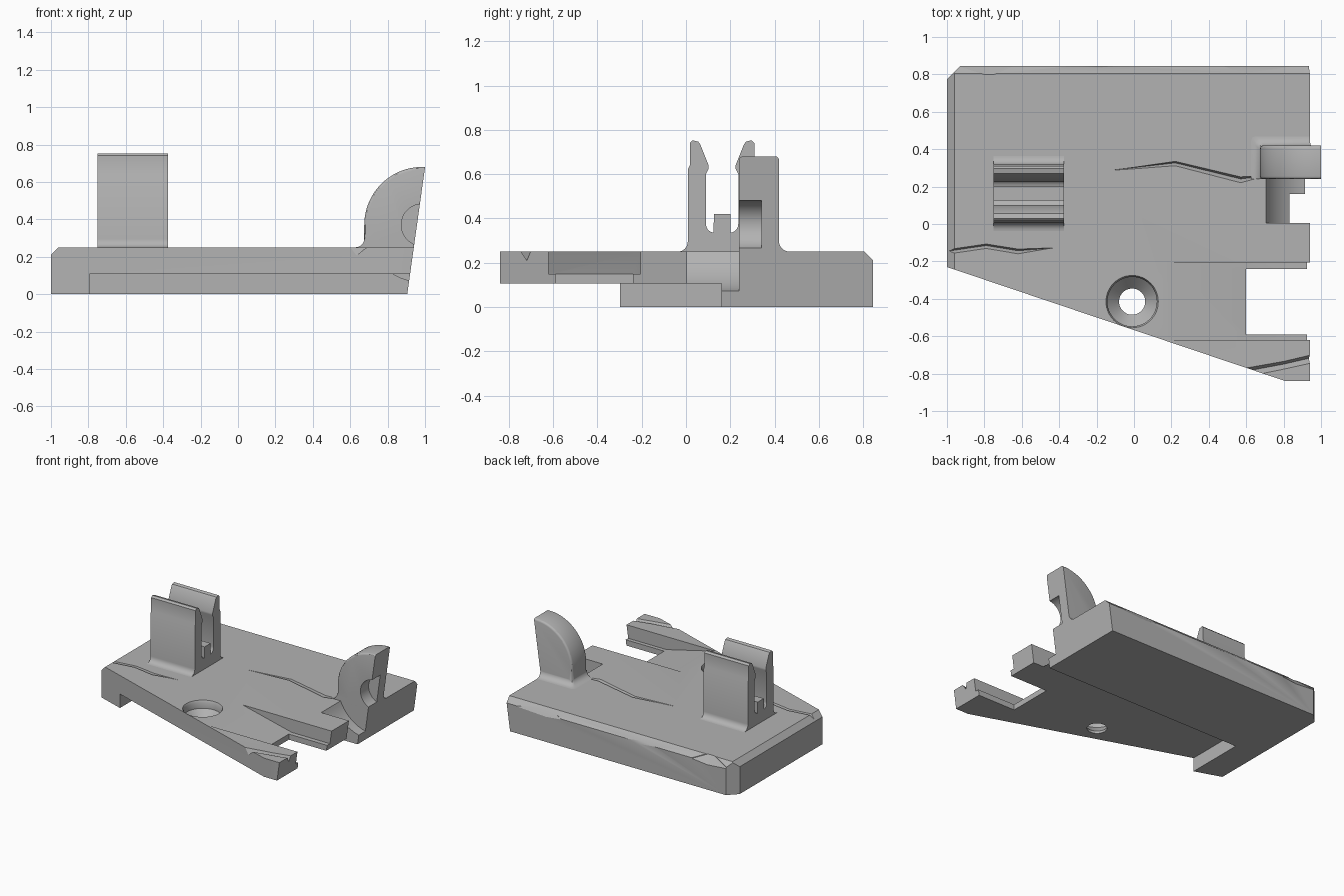
import bpy, bmesh, math
from mathutils import Vector

if "Cube" in bpy.data.objects:
    bpy.data.objects.remove(bpy.data.objects["Cube"])

mat = bpy.data.materials.new("matte grey")
mat.diffuse_color = (0.45, 0.45, 0.45, 1)
mat.use_nodes = True
mat.node_tree.nodes["Principled BSDF"].inputs["Base Color"].default_value = mat.diffuse_color


def finish(name, bm):
    bmesh.ops.recalc_face_normals(bm, faces=bm.faces[:])
    me = bpy.data.meshes.new(name)
    bm.to_mesh(me)
    bm.free()
    me.materials.append(mat)
    ob = bpy.data.objects.new(name, me)
    bpy.context.collection.objects.link(ob)
    return ob


def loft(name, rings):
    """Closed skin through rings that have equal point counts."""
    bm = bmesh.new()
    rows = [[bm.verts.new(p) for p in r] for r in rings]
    n = len(rows[0])
    for a, b in zip(rows, rows[1:]):
        for i in range(n):
            j = (i + 1) % n
            bm.faces.new((a[i], a[j], b[j], b[i]))
    bm.faces.new(rows[0])
    bm.faces.new(rows[-1])
    return finish(name, bm)


def prism(name, pts, axis, lo, hi):
    """Extrude a 2D outline along one axis."""
    def at(p, d):
        q = list(p)
        q.insert("xyz".index(axis), d)
        return q
    return loft(name, [[at(p, lo) for p in pts], [at(p, hi) for p in pts]])


def box(name, x, y, z):
    return prism(name, [(x[0], y[0]), (x[1], y[0]), (x[1], y[1]), (x[0], y[1])], "z", *z)


def hull(name, pts):
    bm = bmesh.new()
    for p in pts:
        bm.verts.new(p)
    bmesh.ops.convex_hull(bm, input=bm.verts[:])
    return finish(name, bm)


def arc(cx, cy, r, a0, a1, n):
    return [(cx + r * math.cos(math.radians(a0 + (a1 - a0) * i / n)),
             cy + r * math.sin(math.radians(a0 + (a1 - a0) * i / n))) for i in range(n + 1)]


def circle(cx, cy, r, n=48):
    return arc(cx, cy, r, 0, 360 * (n - 1) / n, n - 1)


def apply_mod(ob, mod):
    bpy.context.view_layer.objects.active = ob
    bpy.ops.object.modifier_apply(modifier=mod.name)


def boolean(ob, other, op="DIFFERENCE"):
    m = ob.modifiers.new("bool", "BOOLEAN")
    m.operation, m.solver, m.object = op, "EXACT", other
    apply_mod(ob, m)
    bpy.data.objects.remove(other)


def smooth(ob):
    bpy.ops.object.select_all(action="DESELECT")
    ob.select_set(True)
    bpy.context.view_layer.objects.active = ob
    bpy.ops.object.shade_smooth_by_angle(angle=math.radians(30))


def slant_cut(ob):
    """Trim the right end along its leaning plane."""
    boolean(ob, prism("slant_cutter", [(0.891, -0.1), (1.5, -0.1), (1.5, 1), (1.045, 1)], "y", -2, 2))


T = 0.25  # top of the plate

# Base plate outline
plate = prism("base_plate", [(-1, -0.23), (0.81, -0.84), (1.1, -0.84), (1.1, 0.845),
                             (-0.93, 0.845), (-1, 0.775)], "z", 0, T)

# Recess under the front, leaving a foot at the left end
boolean(plate, box("under_cutter", (-0.795, 2), (-2, 0.16), (-0.1, 0.107)))

# Bevelled top edges at left and back
boolean(plate, prism("left_bevel", [(-1.1, 0.11), (-0.92, 0.29), (-1.1, 0.29)], "y", -2, 2))
boolean(plate, prism("back_bevel", [(0.945, 0.11), (0.765, 0.29), (0.945, 0.29)], "x", -2, 2))

# Ramped pocket and open notch in the right side
boolean(plate, prism("ramp_cutter", [(0.18, T), (0.6, 0.15), (1.3, 0.15), (1.3, 0.35), (0.18, 0.35)],
                     "y", -0.62, -0.205))
boolean(plate, box("notch_cutter", (0.6, 1.3), (-0.59, -0.24), (-0.1, 0.4)))

# Round slot beside the hook
boolean(plate, prism("slot_cutter", circle(0.985, 0.37, 0.305, 64), "y", 0.005, 0.24))

# Countersunk screw hole
boolean(plate, loft("screw_cutter", [[(x, y, z) for x, y in circle(-0.01, -0.415, r)] for r, z in
                                     ((0.07, -0.1), (0.07, 0.125), (0.132, 0.19), (0.132, 0.235),
                                      (0.14, T), (0.14, 0.3))]))


# Cracks in the top face: V grooves along short paths
def crack(path, widths, depth):
    rings = []
    for (x, y), w in zip(path, widths):
        d = depth * w / max(widths)
        rings.append([(x, y - w, T + 0.01), (x, y + w, T + 0.01), (x, y + w * 0.3, T - d)])
    boolean(plate, loft("crack_cutter", rings))


crack([(-0.11, 0.288), (0.22, 0.322), (0.57, 0.235), (0.645, 0.247)], (0.002, 0.016, 0.02, 0.012), 0.035)
crack([(-1.05, -0.158), (-0.79, -0.12), (-0.62, -0.148), (-0.42, -0.128)], (0.016, 0.016, 0.017, 0.002), 0.03)
crack([(0.55, -0.805), (0.80, -0.757), (1.05, -0.70)], (0.03, 0.026, 0.028), 0.045)

# Chips along the back edge
for x0, xm, x1, y in ((-0.96, -0.77, -0.63, 0.79), (-0.35, -0.2, -0.08, 0.818), (0.46, 0.6, 0.88, 0.8)):
    boolean(plate, hull("chip_cutter", [(x0, 0.85, 0.2), (x1, 0.85, 0.2), (xm, y, 0.26),
                                        (x0, 0.85, 0.26), (x1, 0.85, 0.26), (xm, 0.85, 0.185)]))
slant_cut(plate)
smooth(plate)

# Spring clip: mirrored half profile in y and z
C = 0.163
half = arc(-0.037, 0.295, 0.045, -90, 0, 6)
half += [(0.008, 0.62), (0.017, 0.64), (0.017, 0.74), (0.03, 0.753), (0.055, 0.747), (0.064, 0.735),
         (0.102, 0.64), (0.102, 0.625), (0.09, 0.60), (0.09, 0.38)]
half += arc(0.13, 0.375, 0.04, 180, 262, 5) + [(0.126, 0.42)]
clip = prism("spring_clip", [(-0.037, T - 0.02)] + half
             + [(2 * C - y, z) for y, z in reversed(half)] + [(2 * C + 0.037, T - 0.02)], "x", -0.75, -0.373)
smooth(clip)

# Hook: quarter disc with rounded edges
outline = [(1.1, 0.2), (1.1, 0.68)] + arc(0.985, 0.37, 0.31, 90, 180, 24) + [(0.675, 0.2)]
hook = prism("hook", outline, "y", 0.24, 0.42)
m = hook.modifiers.new("round", "BEVEL")
m.width, m.segments, m.limit_method, m.angle_limit = 0.015, 3, "ANGLE", math.radians(40)
apply_mod(hook, m)

# Flared foot blending the hook into the plate
rings = []
for i in range(7):
    a = math.radians(90 * i / 6)
    d, z = 0.05 * (1 - math.sin(a)), 0.3 - 0.05 * math.cos(a)
    rings.append([(0.676 - d, 0.24, z), (1.1, 0.24, z), (1.1, 0.419 + d, z), (0.70 - d, 0.419 + d, z),
                  (0.682 - d, 0.412 + d, z), (0.676 - d, 0.395 + d, z)])
boolean(hook, loft("hook_foot", rings), "UNION")

# Keep only the part above the plate, bore the pin socket, trim the end
boolean(hook, box("hook_base_cutter", (0, 2), (0, 1), (0, 0.249)))
boolean(hook, prism("socket_cutter", circle(0.985, 0.37, 0.112), "y", 0.1, 0.34))
slant_cut(hook)
smooth(hook)
